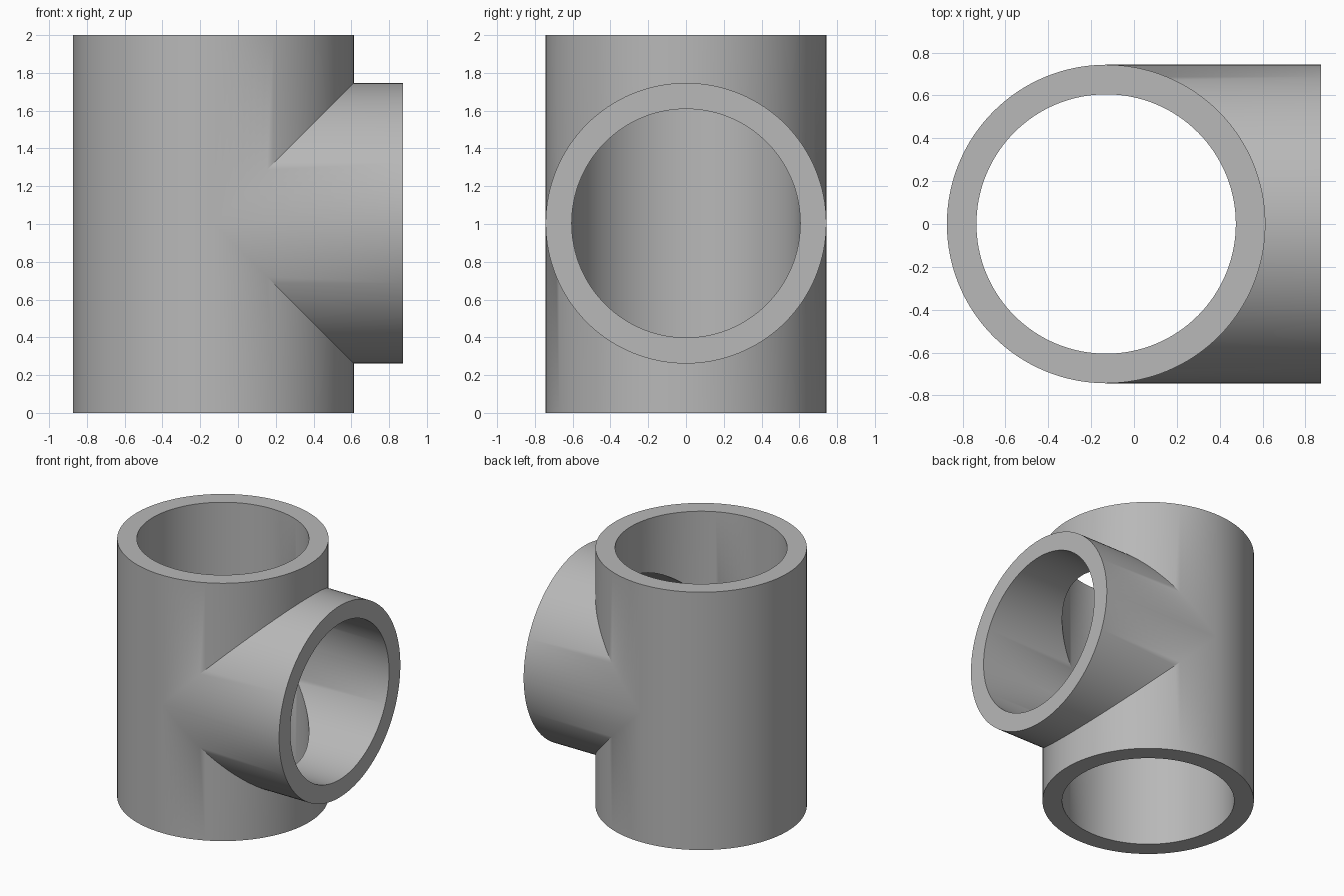
import bpy, bmesh, math

cube = bpy.data.objects.get("Cube")
if cube:
    bpy.data.objects.remove(cube, do_unlink=True)

# Dimensions of the equal tee
R_OUT, R_IN = 0.743, 0.605
CX, CZ = -0.13, 1.004        # run axis x, branch axis z
TOP, BOTTOM, MOUTH = 2.0, 0.0, 0.873
N = 128                      # multiple of 4 so both pipes share seam points

grey = bpy.data.materials.new("pipe grey")
grey.use_nodes = True
colour = (0.48, 0.48, 0.48, 1)
grey.diffuse_color = colour
grey.node_tree.nodes["Principled BSDF"].inputs["Base Color"].default_value = colour

bm = bmesh.new()


def quad(*points):
    bm.faces.new([bm.verts.new(p) for p in points])


def run_point(r, a, z):
    return (CX + r * math.cos(a), r * math.sin(a), z)


def branch_point(r, a, side, x):
    return (x, r * math.sin(a), CZ + side * r * math.cos(a))


def seam(r, a):
    # Height of the mitre seam above the branch axis, zero on the far half
    return max(0.0, r * math.cos(a))


for i in range(N):
    a, b = 2 * math.pi * i / N, 2 * math.pi * (i + 1) / N
    on_branch = math.cos((a + b) / 2) > 0
    for side, end in ((1, TOP), (-1, BOTTOM)):
        for r in (R_OUT, R_IN):
            # Run wall from seam to open end
            quad(run_point(r, a, CZ + side * seam(r, a)),
                 run_point(r, b, CZ + side * seam(r, b)),
                 run_point(r, b, end), run_point(r, a, end))
            # Branch wall from seam to mouth
            if on_branch:
                quad(branch_point(r, a, side, CX + seam(r, a)),
                     branch_point(r, b, side, CX + seam(r, b)),
                     branch_point(r, b, side, MOUTH),
                     branch_point(r, a, side, MOUTH))
        # Flat rims
        quad(run_point(R_OUT, a, end), run_point(R_OUT, b, end),
             run_point(R_IN, b, end), run_point(R_IN, a, end))
        if on_branch:
            quad(branch_point(R_OUT, a, side, MOUTH),
                 branch_point(R_OUT, b, side, MOUTH),
                 branch_point(R_IN, b, side, MOUTH),
                 branch_point(R_IN, a, side, MOUTH))

# Weld into one closed shell
bmesh.ops.remove_doubles(bm, verts=bm.verts, dist=1e-5)
bmesh.ops.recalc_face_normals(bm, faces=bm.faces)
mesh = bpy.data.meshes.new("pipe_tee")
bm.to_mesh(mesh)
bm.free()
mesh.materials.append(grey)

tee = bpy.data.objects.new("pipe_tee", mesh)
bpy.context.collection.objects.link(tee)
bpy.ops.object.select_all(action='DESELECT')
tee.select_set(True)
bpy.context.view_layer.objects.active = tee
bpy.ops.object.shade_smooth_by_angle(angle=math.radians(30))
